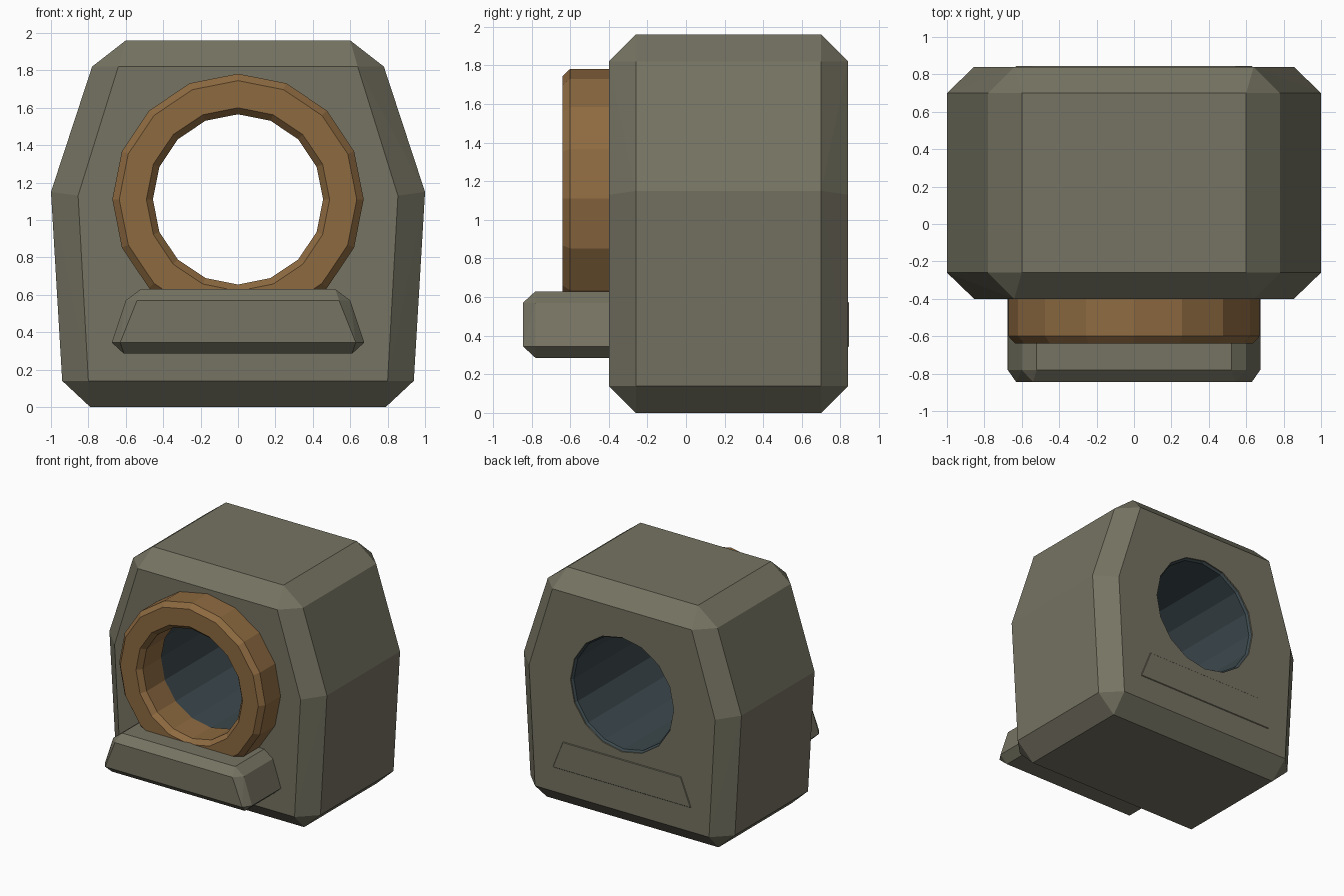
import bpy, bmesh, math

if "Cube" in bpy.data.objects:
    bpy.data.objects.remove(bpy.data.objects["Cube"])

CENTRE_Z = 1.11
SIDES = 16


def material(name, rgb):
    m = bpy.data.materials.new(name)
    m.diffuse_color = (*rgb, 1)
    m.use_nodes = True
    m.node_tree.nodes["Principled BSDF"].inputs["Base Color"].default_value = m.diffuse_color
    return m


def finish(bm, name, mat=None):
    bmesh.ops.recalc_face_normals(bm, faces=bm.faces[:])
    me = bpy.data.meshes.new(name)
    bm.to_mesh(me)
    bm.free()
    ob = bpy.data.objects.new(name, me)
    bpy.context.collection.objects.link(ob)
    if mat:
        me.materials.append(mat)
    return ob


def chamfered_block(name, face, rim, y0, y1, c, mat):
    """Convex block: end-face profile at y0/y1, wider rim profile set in by c."""
    bm = bmesh.new()
    for s in (-1, 1):
        for pts, a, b in ((face, y0, y1), (rim, y0 + c, y1 - c)):
            for x, z in pts:
                for y in (a, b):
                    bm.verts.new((s * x, y, z))
    bmesh.ops.convex_hull(bm, input=bm.verts[:])
    bmesh.ops.dissolve_limit(bm, angle_limit=0.01, verts=bm.verts[:], edges=bm.edges[:])
    return finish(bm, name, mat)


def lathe(name, profile, mat=None, closed=True):
    """Turn an (r, y) profile around the bore axis; open profiles get end caps."""
    bm = bmesh.new()
    rings = []
    for r, y in profile:
        rings.append([bm.verts.new((r * math.cos(t), y, CENTRE_Z + r * math.sin(t)))
                      for t in (2 * math.pi * i / SIDES for i in range(SIDES))])
    pairs = list(zip(rings, rings[1:]))
    if closed:
        pairs.append((rings[-1], rings[0]))
    else:
        bm.faces.new(rings[0])
        bm.faces.new(rings[-1])
    for a, b in pairs:
        for i in range(SIDES):
            j = (i + 1) % SIDES
            bm.faces.new((a[i], a[j], b[j], b[i]))
    return finish(bm, name, mat)


stone = material("olive_grey", (0.18, 0.172, 0.122))
bronze = material("bronze", (0.27, 0.145, 0.052))
slate = material("dark_slate", (0.045, 0.066, 0.075))

# Main housing with a bore through it
body = chamfered_block(
    "housing",
    [(0.80, 0.14), (0.855, 1.13), (0.64, 1.82)],
    [(0.79, 0), (0.94, 0.14), (1.0, 1.15), (0.78, 1.82), (0.60, 1.96)],
    -0.40, 0.84, 0.14, stone)
cutter = lathe("bore_cutter", [(0.475, -1), (0.475, 1.2)], closed=False)
cutter.hide_render = True
cutter.hide_viewport = True
cut = body.modifiers.new("bore", 'BOOLEAN')
cut.operation = 'DIFFERENCE'
cut.solver = 'EXACT'
cut.object = cutter

# Sill bar running through the housing below the bore
chamfered_block(
    "sill_bar",
    [(0.63, 0.345), (0.54, 0.57)],
    [(0.61, 0.285), (0.675, 0.345), (0.60, 0.57), (0.52, 0.63)],
    -0.845, 0.845, 0.065, stone)

# Bronze collar on the front
lathe("front_collar", [(0.49, -0.64), (0.635, -0.64), (0.672, -0.60),
                       (0.672, -0.36), (0.455, -0.36), (0.455, -0.60)], bronze)

# Dark lining of the bore
lathe("bore_lining", [(0.46, -0.37), (0.49, -0.37), (0.49, 0.83),
                      (0.475, 0.83), (0.46, 0.815)], slate)
